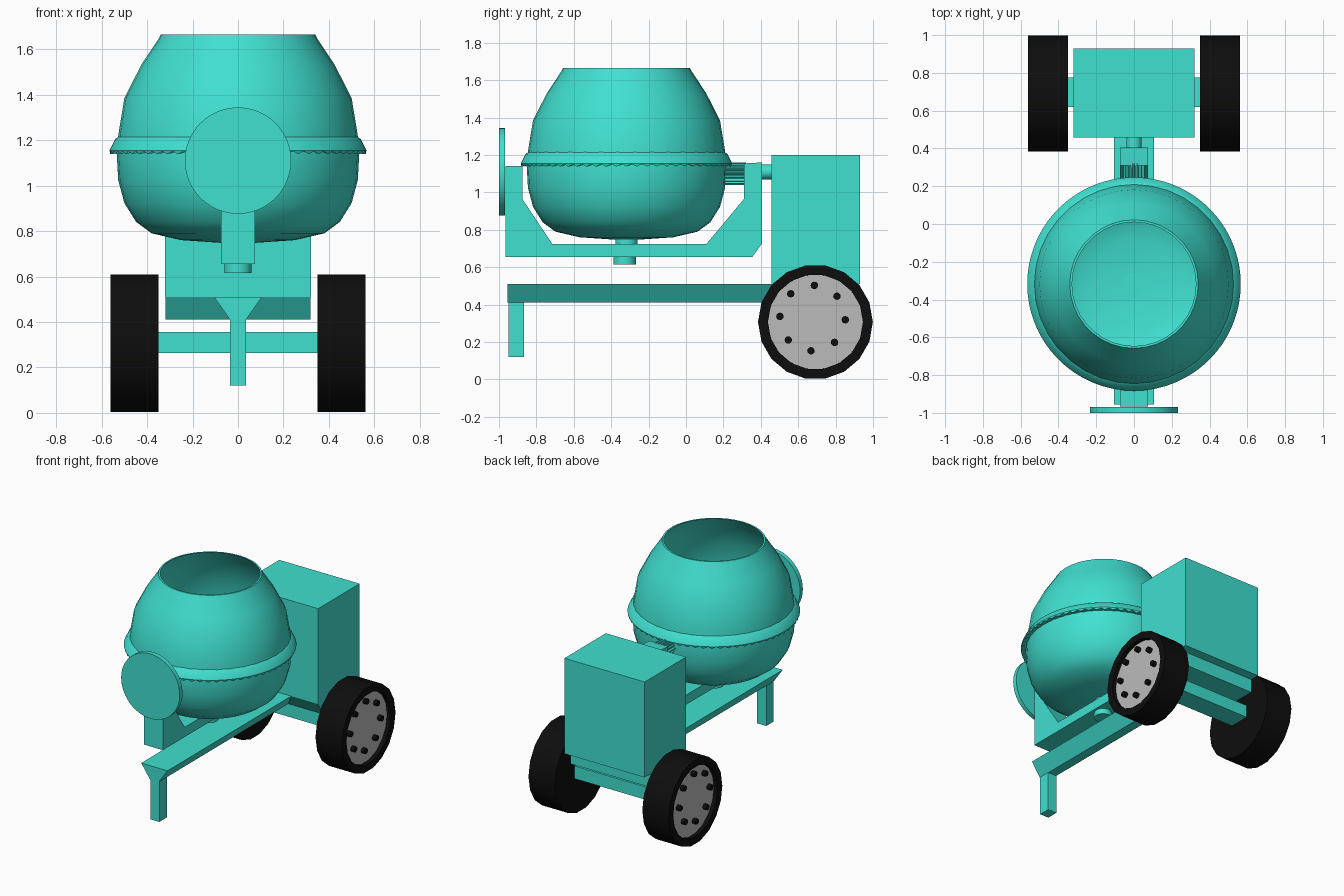
import bpy, bmesh
from math import sin, cos, pi, radians

if "Cube" in bpy.data.objects:
    bpy.data.objects.remove(bpy.data.objects["Cube"])


def material(name, rgb):
    m = bpy.data.materials.new(name)
    m.diffuse_color = (*rgb, 1)
    m.use_nodes = True
    m.node_tree.nodes["Principled BSDF"].inputs["Base Color"].default_value = m.diffuse_color
    return m


TEAL = material("teal_paint", (0.051, 0.745, 0.631))
BLACK = material("rubber", (0.004, 0.004, 0.004))
GREY = material("rim_metal", (0.5, 0.5, 0.5))


def finish(bm, name, mat, smooth=False, mirror=False):
    bmesh.ops.remove_doubles(bm, verts=bm.verts, dist=1e-5)
    bmesh.ops.recalc_face_normals(bm, faces=bm.faces)
    me = bpy.data.meshes.new(name)
    bm.to_mesh(me)
    bm.free()
    ob = bpy.data.objects.new(name, me)
    bpy.context.collection.objects.link(ob)
    me.materials.append(mat)
    if smooth:
        bpy.ops.object.select_all(action='DESELECT')
        ob.select_set(True)
        bpy.context.view_layer.objects.active = ob
        bpy.ops.object.shade_smooth_by_angle(angle=radians(32))
    if mirror:
        ob.modifiers.new("mirror", 'MIRROR')
    return ob


def place(axis, u, v, t):
    return {'X': (t, u, v), 'Y': (u, t, v), 'Z': (u, v, t)}[axis]


def prism(name, axis, pts, a, b, mat=TEAL, **kw):
    """Extrude a 2D outline along an axis from a to b."""
    bm = bmesh.new()
    lo = [bm.verts.new(place(axis, u, v, a)) for u, v in pts]
    hi = [bm.verts.new(place(axis, u, v, b)) for u, v in pts]
    bm.faces.new(lo)
    bm.faces.new(hi)
    n = len(pts)
    for i in range(n):
        j = (i + 1) % n
        bm.faces.new((lo[i], lo[j], hi[j], hi[i]))
    return finish(bm, name, mat, **kw)


def lathe(name, axis, centre, profile, seg=32, mat=TEAL, closed=False, wave=None, smooth=True, **kw):
    """Turn (radius, height) points round an axis; wave lifts odd columns of a point."""
    bm = bmesh.new()
    cols = []
    for i in range(seg):
        a = 2 * pi * i / seg
        col = []
        for k, (r, h) in enumerate(profile):
            if wave and k == wave[0] and i % 2:
                h += wave[1]
            col.append(bm.verts.new(place(axis, centre[0] + r * cos(a), centre[1] + r * sin(a), h)))
        cols.append(col)
    n = len(profile)
    for i in range(seg):
        c, d = cols[i], cols[(i + 1) % seg]
        for k in range(n if closed else n - 1):
            m = (k + 1) % n
            bm.faces.new((c[k], d[k], d[m], c[m]))
    return finish(bm, name, mat, smooth=smooth, **kw)


def rod(name, axis, centre, r, a, b, **kw):
    return lathe(name, axis, centre, [(0, a), (r, a), (r, b), (0, b)], **kw)


def rect(u0, u1, v0, v1):
    return [(u0, v0), (u1, v0), (u1, v1), (u0, v1)]


# Mixing drum: outer skin, then inner skin back to the axis
DRUM = (0, -0.318)
outer = [(0, .743), (.25, .76), (.38, .79), (.448, .84), (.50, .923), (.527, 1.024),
         (.533, 1.13), (.527, 1.22), (.50, 1.385), (.426, 1.53), (.35, 1.645), (.34, 1.665)]
inner = [(max(r - .012, 0), min(z + .012, 1.665)) for r, z in reversed(outer)]
lathe("drum", 'Z', DRUM, outer + inner, seg=36)

# Toothed ring gear round the drum
lathe("ring_gear", 'Z', DRUM,
      [(.525, 1.215), (.540, 1.205), (.565, 1.155), (.562, 1.138), (.525, 1.150)],
      seg=128, closed=True, wave=(3, .014))

# Cradle carrying the drum, with pivots
prism("cradle", 'X', [(-.965, .655), (.355, .655), (.405, .725), (.405, 1.16), (.31, 1.155),
                      (.31, .965), (.11, .725), (-.715, .725), (-.875, .965),
                      (-.875, 1.14), (-.965, 1.14)], -.075, .075)
rod("drum_pivot", 'Z', DRUM, .06, .70, .76)
rod("cradle_cap", 'Z', (0, -.328), .06, .615, .665)

# Pinion and drive shaft
teeth = [((.06 if i % 4 < 2 else .048) * cos(2 * pi * i / 64),
          1.10 + (.06 if i % 4 < 2 else .048) * sin(2 * pi * i / 64)) for i in range(64)]
prism("pinion", 'Y', teeth, .20, .32)
rod("drive_shaft", 'Y', (0, 1.11), .04, .30, .46, seg=24)

# Tipping wheel at the front
rod("tipping_wheel", 'Y', (0, 1.11), .234, -1.0, -.968, seg=48)

# Frame: tapered rail, front leg, chassis, axle and motor housing
prism("frame_rail", 'Y', [(-.105, .51), (-.035, .41), (.035, .41), (.105, .51)], -.955, .56)
prism("front_leg", 'Z', rect(-.036, .036, -.95, -.865), .12, .42)
prism("chassis", 'X', [(.457, .51), (.525, .41), (.86, .41), (.86, .51)], -.32, .32)
prism("motor_housing", 'X', rect(.457, .93, .51, 1.20), -.321, .321)
prism("axle", 'X', rect(.62, .775, .263, .355), -.37, .37)

# Wheels, mirrored left to right
HUB = (.692, .307)
lathe("tyre", 'X', HUB, [(0, .35), (.307, .35), (.307, .56), (.254, .56), (.254, .52), (0, .52)],
      seg=18, mat=BLACK, mirror=True)
rod("wheel_rim", 'X', HUB, .254, .50, .53, seg=32, mat=GREY, mirror=True)
for i in range(8):
    a = radians(87 - 45 * i)
    rod(f"wheel_bolt_{i + 1}", 'X', (.677 + .175 * cos(a), .328 + .175 * sin(a)), .02,
        .52, .558, seg=12, mat=BLACK, mirror=True)
